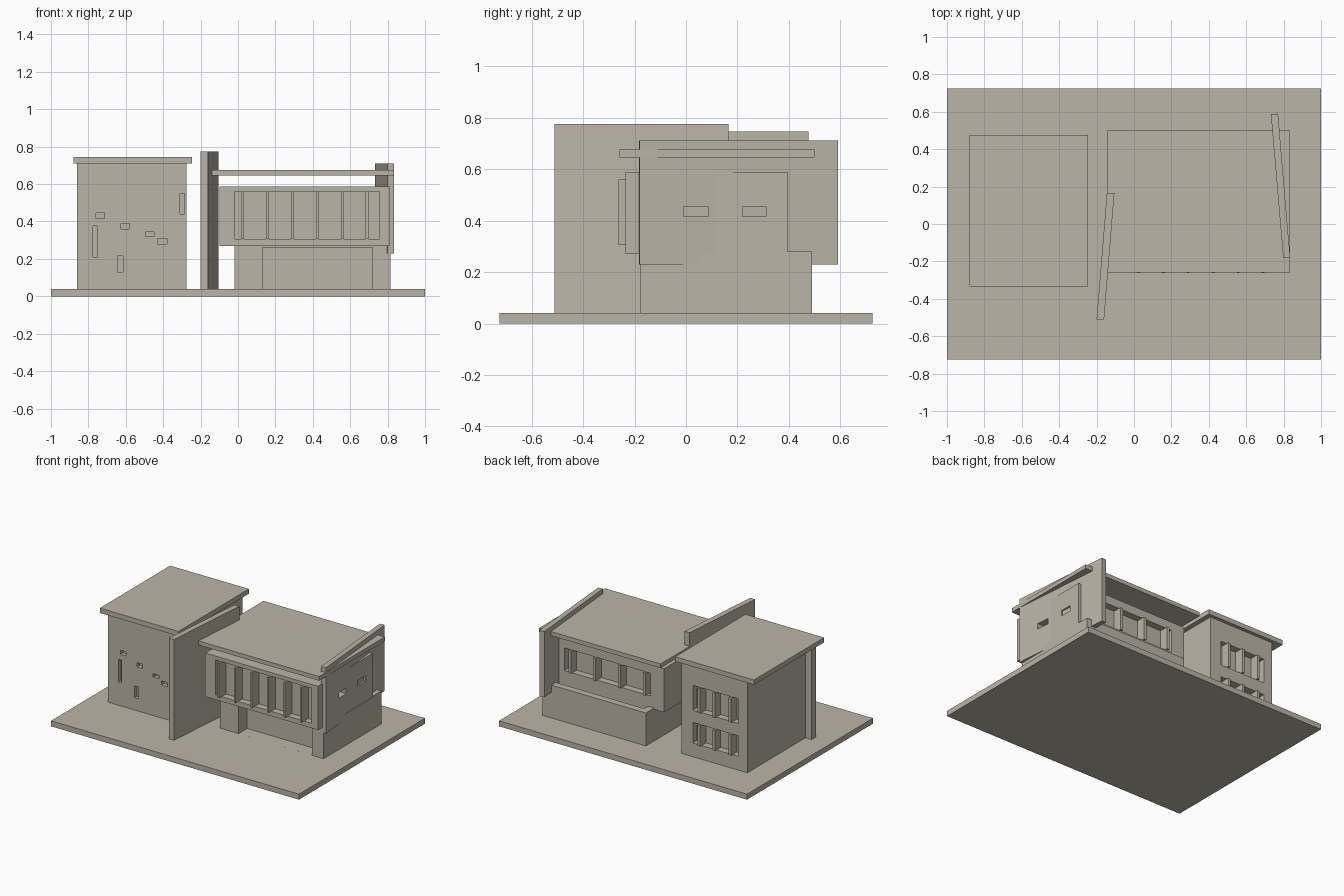
import bpy, bmesh

if "Cube" in bpy.data.objects:
    bpy.data.objects.remove(bpy.data.objects["Cube"])

concrete = bpy.data.materials.new("warm_concrete")
concrete.diffuse_color = (0.50, 0.46, 0.39, 1)
concrete.use_nodes = True
concrete.node_tree.nodes["Principled BSDF"].inputs["Base Color"].default_value = concrete.diffuse_color


def prisms(name, items):
    """items: (plan outline, z0, z1); all go into one object."""
    bm = bmesh.new()
    for outline, z0, z1 in items:
        lo = [bm.verts.new((x, y, z0)) for x, y in outline]
        hi = [bm.verts.new((x, y, z1)) for x, y in outline]
        bm.faces.new(lo[::-1])
        bm.faces.new(hi)
        n = len(lo)
        for i in range(n):
            j = (i + 1) % n
            bm.faces.new((lo[i], lo[j], hi[j], hi[i]))
    bmesh.ops.recalc_face_normals(bm, faces=bm.faces)
    mesh = bpy.data.meshes.new(name)
    bm.to_mesh(mesh)
    bm.free()
    mesh.materials.append(concrete)
    ob = bpy.data.objects.new(name, mesh)
    bpy.context.collection.objects.link(ob)
    return ob


def box(x0, x1, y0, y1, z0, z1):
    return ([(x0, y0), (x1, y0), (x1, y1), (x0, y1)], z0, z1)


def cut(ob, boxes):
    """Sink box-shaped openings into a part."""
    tool = prisms("cutter", boxes)
    tool.hide_render = True
    mod = ob.modifiers.new("openings", "BOOLEAN")
    mod.operation = "DIFFERENCE"
    mod.solver = "EXACT"
    mod.object = tool
    bpy.context.view_layer.objects.active = ob
    bpy.ops.object.modifier_apply(modifier=mod.name)
    bpy.data.objects.remove(tool, do_unlink=True)


# Ground slab
prisms("base_slab", [box(-1, 1, -0.725, 0.725, 0, 0.04)])

# Tower with two rows of rear windows
rows = [(0.14, 0.29), (0.38, 0.56)]
tower = prisms("tower", [box(-0.81, -0.28, -0.22, 0.45, 0.04, 0.71)])
cut(tower, [box(-0.74, -0.37, 0.40, 0.5, a, b) for a, b in rows])
prisms("tower_mullions", [box(x - 0.01, x + 0.01, 0.40, 0.467, a, b)
                          for a, b in rows for x in (-0.68, -0.55, -0.43)])
prisms("tower_roof", [box(-0.88, -0.245, -0.335, 0.475, 0.71, 0.745)])

# Tower front screen with scattered small openings
screen = prisms("tower_front_screen", [box(-0.86, -0.275, -0.27, -0.22, 0.04, 0.71)])
slots = [(-0.775, -0.75, 0.21, 0.375), (-0.645, -0.615, 0.13, 0.215),
         (-0.76, -0.715, 0.415, 0.445), (-0.625, -0.58, 0.36, 0.39),
         (-0.495, -0.45, 0.32, 0.345), (-0.43, -0.38, 0.28, 0.31),
         (-0.31, -0.285, 0.44, 0.55)]
cut(screen, [box(a, b, -0.3, -0.24, c, d) for a, b, c, d in slots])

# Angled dividing wall
prisms("dividing_wall", [([(-0.2, -0.51), (-0.16, -0.51), (-0.105, 0.165),
                           (-0.145, 0.165)], 0.04, 0.775)])

# Ground floor with wide entrance recess and rear windows
ground = prisms("ground_floor", [box(-0.02, 0.815, -0.178, 0.395, 0.04, 0.27)])
cut(ground, [box(0.13, 0.72, -0.3, -0.08, 0.0401, 0.26),
             box(0.01, 0.705, 0.345, 0.5, 0.10, 0.25)])

# Rear terrace wall
prisms("terrace_wall", [([(-0.02, 0.395), (0.03, 0.395), (0.03, 0.44), (0.765, 0.44),
                          (0.765, 0.395), (0.815, 0.395), (0.815, 0.49),
                          (-0.02, 0.49)], 0.04, 0.28)])

# Upper floor with window bands front and back
side_windows = [box(0.77, 0.9, a, b, 0.415, 0.455) for a, b in ((-0.01, 0.085), (0.22, 0.31))]
upper = prisms("upper_floor", [box(-0.1, 0.81, -0.235, 0.395, 0.27, 0.588)])
cut(upper, [box(-0.018, 0.757, -0.3, -0.185, 0.305, 0.56),
            box(0.01, 0.705, 0.345, 0.5, 0.36, 0.525)] + side_windows)
prisms("front_mullions", [box(0.018 + 0.133 * i, 0.032 + 0.133 * i, -0.262, -0.185, 0.305, 0.56)
                          for i in range(6)])
prisms("rear_mullions", [box(x - 0.01, x + 0.01, 0.345, 0.412, a, b)
                         for a, b in ((0.10, 0.25), (0.36, 0.525))
                         for x in (0.05, 0.25, 0.45, 0.65)])

# Floating roof
prisms("main_roof", [box(-0.145, 0.835, -0.258, 0.5, 0.645, 0.675)])

# Angled side wall
side = prisms("side_wall", [([(0.798, -0.183), (0.835, -0.18), (0.77, 0.59),
                              (0.732, 0.587)], 0.23, 0.71)])
cut(side, side_windows[:1])
